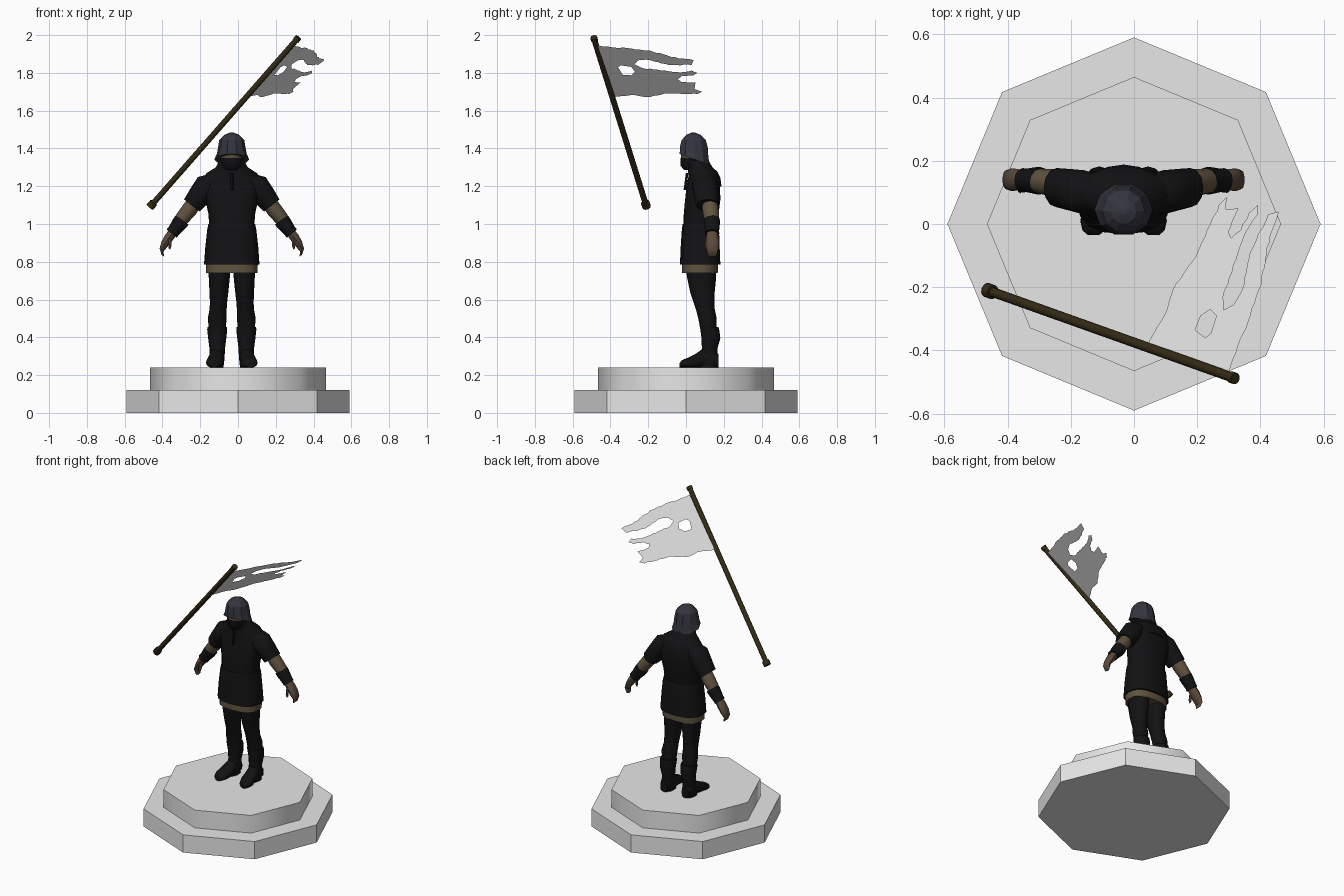
import bpy, bmesh, math, random
from mathutils import Vector

random.seed(4)
CX = -0.033  # centre line of the figure
X, Y, Z = Vector((1, 0, 0)), Vector((0, 1, 0)), Vector((0, 0, 1))


def material(name, rgb):
    m = bpy.data.materials.new(name)
    m.diffuse_color = (*rgb, 1)
    return m


STONE = material("pale_grey", (0.8, 0.8, 0.8))
CLOTH = material("black_cloth", (0.006, 0.006, 0.007))
STEEL = material("dark_steel", (0.035, 0.035, 0.05))
LINEN = material("brown_linen", (0.12, 0.088, 0.052))
SKIN = material("skin", (0.105, 0.068, 0.045))
WOOD = material("dark_wood", (0.035, 0.024, 0.008))


def finish(name, bm, mat, angle):
    me = bpy.data.meshes.new(name)
    bm.to_mesh(me)
    bm.free()
    me.materials.append(mat)
    if angle:
        me.shade_smooth()
        me.set_sharp_from_angle(angle=math.radians(angle))
    ob = bpy.data.objects.new(name, me)
    bpy.context.collection.objects.link(ob)
    return ob


def loft(name, mat, rings, u=X, v=Y, n=12, power=1.0, angle=40, tilt=None):
    """Skin capped rings (centre, radius along u, radius along v)."""
    bm = bmesh.new()
    loops = []
    for i, (c, ru, rv) in enumerate(rings):
        loop = []
        for k in range(n):
            a = 2 * math.pi * k / n
            ca, sa = round(math.cos(a), 6), round(math.sin(a), 6)
            p = Vector(c) + u * ru * math.copysign(abs(ca) ** power, ca)
            p += v * rv * math.copysign(abs(sa) ** power, sa)
            if tilt:
                p.z += tilt[i] * -sa
            loop.append(bm.verts.new(p))
        loops.append(loop)
    for a, b in zip(loops, loops[1:]):
        for k in range(n):
            bm.faces.new((a[k], a[(k + 1) % n], b[(k + 1) % n], b[k]))
    bm.faces.new(loops[0])
    bm.faces.new(loops[-1])
    bmesh.ops.recalc_face_normals(bm, faces=bm.faces)
    return finish(name, bm, mat, angle)


def upright(name, mat, rows, cx=CX, **kw):
    """Rows of (z, half width, front y, back y)."""
    rings = [((cx, (f + b) / 2, z), w, (b - f) / 2) for z, w, f, b in rows]
    return loft(name, mat, rings, **kw)


# Plinth: two octagonal steps
loft("plinth_lower", STONE, [((0, 0, 0), .59, .59), ((0, 0, .12), .59, .59)], n=8, angle=0)
loft("plinth_upper", STONE, [((0, 0, .12), .465, .465), ((0, 0, .24), .465, .465)], n=8, angle=60)

# Coat, linen hem, shoulder mantle
upright("linen_hem", LINEN, [(.74, .137, -.02, .168), (.81, .138, -.02, .17)], n=16, power=.8)
upright("coat_skirt", CLOTH, [(.785, .147, -.032, .182), (.88, .14, -.028, .178),
                              (.97, .13, -.022, .175), (1.0, .124, -.018, .168)], n=16, power=.8)
upright("coat_body", CLOTH, [(.99, .12, -.015, .165), (1.05, .123, -.012, .172), (1.13, .14, -.005, .182),
                             (1.2, .15, .008, .18), (1.255, .142, .025, .165),
                             (1.285, .1, .035, .145), (1.3, .06, .04, .13)], n=16, power=.8)
upright("mantle", CLOTH, [(1.17, .13, -.004, .188), (1.225, .155, .004, .182), (1.268, .135, .014, .165),
                          (1.3, .085, .008, .14), (1.335, .066, -.008, .12)],
        n=16, tilt=[-.03, -.02, -.01, 0, 0])
loft("front_seam", CLOTH, [((CX, -.006, 1.18), .008, .008), ((CX, .006, 1.27), .008, .008)], n=6)

# Head: masked lower face, bare eye band, helmet
upright("mask", CLOTH, [(1.285, .035, -.01, .1), (1.31, .055, -.03, .11), (1.35, .064, -.03, .115)])
upright("eye_band", SKIN, [(1.345, .061, -.026, .11), (1.4, .061, -.026, .11)])
upright("helmet", STEEL, [(1.342, .092, -.038, .128), (1.375, .078, -.036, .122), (1.405, .073, -.036, .12),
                          (1.445, .066, -.026, .108), (1.472, .04, .0, .08), (1.485, .006, .03, .045)],
        n=10, angle=20, tilt=[.03, .018, .005, 0, 0, 0])

for side, s in (("left", 1), ("right", -1)):
    # Arms follow one sloping axis
    slope = Vector((s * .62, 0, -.78))
    across = slope.cross(Y)

    def arm(name, mat, rows, n=12):
        loft(f"{side}_{name}", mat, [((CX + s * o, y, z), ry, rx) for o, y, z, ry, rx in rows],
             u=Y, v=across, n=n)

    arm("sleeve", CLOTH, [(.09, .1, 1.235, .06, .045), (.125, .1, 1.205, .07, .07),
                          (.17, .108, 1.15, .066, .062), (.212, .115, 1.098, .062, .052)])
    arm("forearm", LINEN, [(.19, .125, 1.125, .04, .04), (.225, .13, 1.075, .044, .042),
                           (.262, .135, 1.03, .04, .038), (.3, .138, .98, .032, .03)])
    arm("bracer", CLOTH, [(.262, .137, 1.022, .043, .042), (.275, .137, 1.005, .043, .042),
                          (.308, .138, .962, .037, .034), (.318, .138, .949, .039, .035)])
    arm("hand", SKIN, [(.305, .138, .965, .027, .025), (.335, .14, .925, .034, .026),
                       (.355, .14, .895, .036, .022), (.372, .14, .862, .03, .014),
                       (.365, .14, .832, .022, .009)], n=10)
    arm("thumb", SKIN, [(.325, .118, .925, .012, .012), (.327, .108, .89, .011, .011),
                        (.33, .106, .868, .006, .006)], n=6)

    # Legs and boots
    def leg(name, mat, rows, n=12):
        rings = [((CX + s * o, (f + b) / 2, z), w, (b - f) / 2) for z, o, w, f, b in rows]
        loft(f"{side}_{name}", mat, rings, n=n)

    leg("trousers", CLOTH, [(.8, .065, .062, -.005, .16), (.72, .066, .056, .005, .16),
                            (.64, .068, .05, .022, .152), (.59, .07, .046, .038, .15),
                            (.55, .072, .045, .052, .152), (.5, .077, .05, .065, .162),
                            (.42, .077, .042, .08, .16)])
    leg("boot_shaft", CLOTH, [(.455, .077, .052, .076, .172), (.44, .077, .053, .076, .176),
                              (.395, .077, .048, .082, .182), (.34, .077, .041, .084, .166),
                              (.29, .078, .04, .07, .168), (.24, .08, .036, .06, .168)])
    foot = [(.172, .08, .026, .035), (.15, .08, .036, .045), (.09, .081, .037, .05), (.05, .086, .042, .036),
            (.01, .091, .046, .026), (-.02, .094, .036, .02), (-.034, .095, .018, .012)]
    loft(f"{side}_boot_foot", CLOTH, [((CX + s * o, y, .24 + h), w, h) for y, o, w, h in foot],
         u=X, v=Z, power=.8)

# Flagpole with end collars
low, high = Vector((-.462, -.21, 1.095)), Vector((.318, -.488, 1.985))
axis = (high - low).normalized()
pu = axis.cross(Z).normalized()
pv = axis.cross(pu)
for name, start, end, r in (("flagpole", 0, 1, .0155), ("pole_foot", -.005, .02, .023),
                            ("pole_tip", .985, 1.003, .0185)):
    loft(name, WOOD, [(low.lerp(high, t), r, r) for t in (start, end)], u=pu, v=pv)

# Torn banner: side outline and hole laid onto a slanted plane
outline = [(-.468, 1.945), (-.19, 1.918), (-.08, 1.885), (.04, 1.868), (.03, 1.842), (-.09, 1.842),
           (-.19, 1.868), (-.255, 1.866), (-.272, 1.845), (-.23, 1.825), (-.13, 1.812), (-.03, 1.802),
           (.03, 1.812), (.06, 1.8), (.035, 1.785), (-.02, 1.785), (-.045, 1.768), (-.025, 1.752),
           (.05, 1.748), (.045, 1.715), (.085, 1.7), (.06, 1.688), (-.1, 1.692), (-.19, 1.672),
           (-.27, 1.682), (-.385, 1.675)]
hole = [(-.36, 1.83), (-.345, 1.84), (-.29, 1.832), (-.27, 1.805), (-.29, 1.787), (-.335, 1.79)]
bm = bmesh.new()
for points, frayed in ((outline, True), (hole, False)):
    ring = []
    for i, a in enumerate(points):
        b = points[(i + 1) % len(points)]
        steps = max(1, round(math.dist(a, b) / .02)) if frayed and i < len(points) - 1 else 1
        for k in range(steps):
            t = k / steps
            y = a[0] + (b[0] - a[0]) * t
            z = a[1] + (b[1] - a[1]) * t + (random.uniform(-.003, .003) if k else 0)
            ring.append(bm.verts.new((.30 + .476 * (y + .47) + 1.105 * (z - 1.945), y, z)))
    for i, vert in enumerate(ring):
        bm.edges.new((vert, ring[(i + 1) % len(ring)]))
bmesh.ops.triangle_fill(bm, use_beauty=True, edges=bm.edges[:],
                        normal=Vector((-1, .476, 1.105)).normalized())
finish("banner", bm, STONE, 0)
